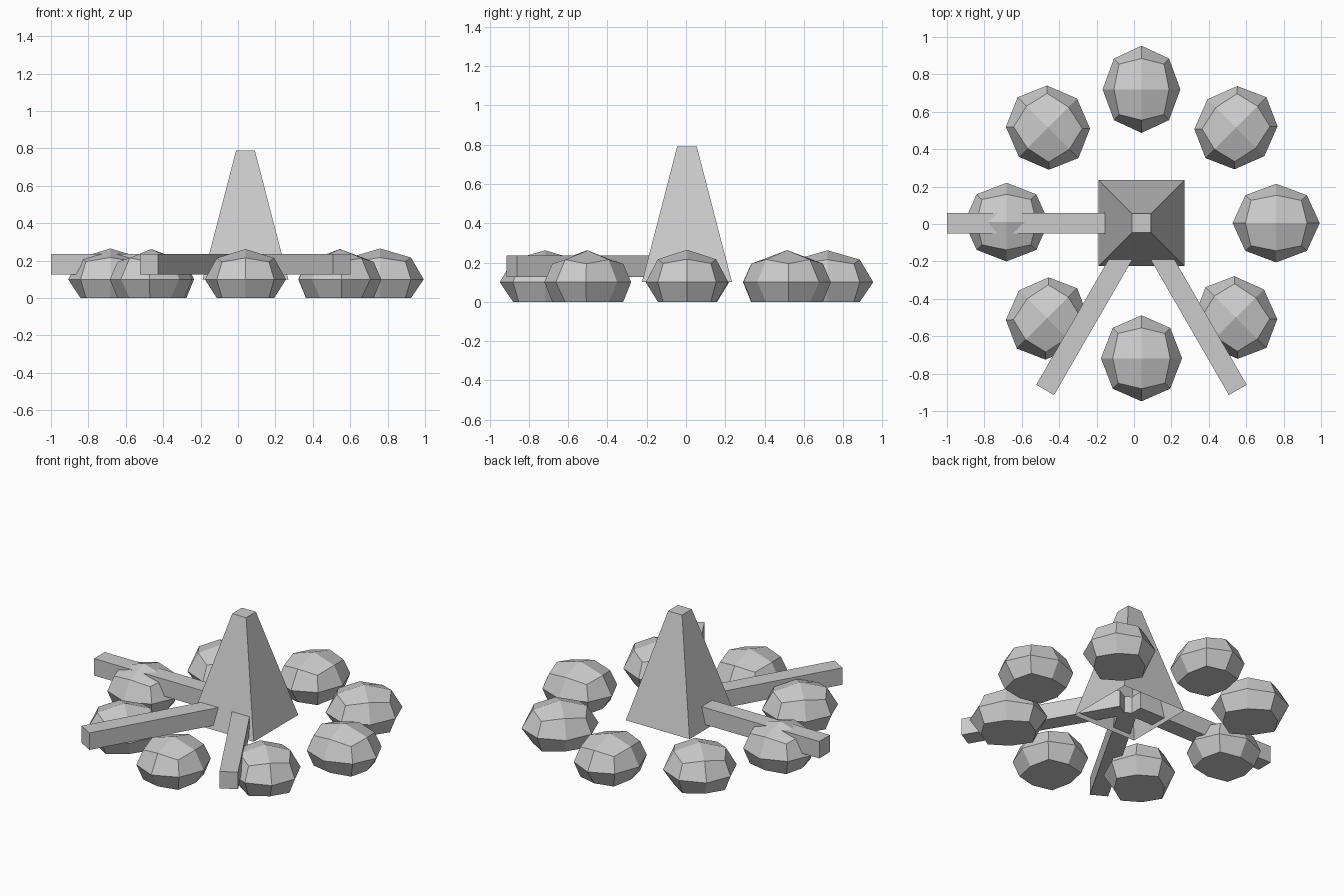
import bpy, bmesh
from math import radians, cos, sin, pi
from mathutils import Matrix

if "Cube" in bpy.data.objects:
    bpy.data.objects.remove(bpy.data.objects["Cube"])

CX, CY = 0.04, 0.005   # middle of the fire ring


def finish(bm, name):
    bmesh.ops.recalc_face_normals(bm, faces=bm.faces)
    mesh = bpy.data.meshes.new(name)
    bm.to_mesh(mesh)
    bm.free()
    obj = bpy.data.objects.new(name, mesh)
    bpy.context.collection.objects.link(obj)
    return obj


# Stone: rounded cube with a flattened underside, radial axis along local x
def stone(name, x, y, angle, radial, tangent, top):
    bm = bmesh.new()
    bmesh.ops.create_cube(bm, size=2)
    bmesh.ops.subdivide_edges(bm, edges=bm.edges[:], cuts=1, use_grid_fill=True)
    for v in bm.verts:
        n = v.co.normalized()
        z = 0.1 + n.z * (top - 0.1) if n.z > -0.1 else 0.0
        v.co = (n.x * radial, n.y * tangent, z)
    obj = finish(bm, name)
    obj.location = (x, y, 0)
    obj.rotation_euler.z = angle


# Log: square beam reaching outward from the middle
def log(name, angle, start, end):
    bm = bmesh.new()
    bmesh.ops.create_cube(bm, size=1)
    bmesh.ops.scale(bm, vec=(end - start, 0.11, 0.11), verts=bm.verts)
    bmesh.ops.translate(bm, vec=((start + end) / 2, 0, 0), verts=bm.verts)
    obj = finish(bm, name)
    obj.location = (CX, CY, 0.18)
    obj.rotation_euler.z = angle


# Ring of eight stones: position, radial size, tangential size, height
stones = [(0.76, 0.005, 0.233, 0.21, 0.265), (0.545, 0.515, 0.23, 0.215, 0.263),
          (0.04, 0.72, 0.233, 0.208, 0.262), (-0.46, 0.515, 0.23, 0.22, 0.26),
          (-0.682, 0.01, 0.226, 0.21, 0.265), (-0.465, -0.505, 0.228, 0.212, 0.262),
          (0.04, -0.718, 0.23, 0.217, 0.262), (0.545, -0.5, 0.23, 0.212, 0.262)]
for i, (x, y, radial, tangent, top) in enumerate(stones):
    stone(f"stone_{i + 1}", x, y, i * pi / 4, radial, tangent, top)

# Three logs, 120 degrees apart at left and front; inner ends hide in the flame
for i, deg in enumerate((180, 240, 300)):
    log(f"log_{i + 1}", radians(deg), 0.04, 1.04 if i == 0 else 1.03)

# Flame: four-sided taper, open underneath
bm = bmesh.new()
bmesh.ops.create_cone(bm, cap_ends=True, segments=4, radius1=0.229 * 2 ** 0.5,
                      radius2=0.05 * 2 ** 0.5, depth=0.69,
                      matrix=Matrix.Translation((CX, CY, 0.445)) @ Matrix.Rotation(pi / 4, 4, 'Z'))
low = [f for f in bm.faces if all(v.co.z < 0.11 for v in f.verts)]
# Snap the base square to the axes if the primitive starts off-axis
corner = low[0].verts[0].co
if abs(abs(corner.x - CX) - abs(corner.y - CY)) > 0.05:
    bmesh.ops.rotate(bm, cent=(CX, CY, 0), matrix=Matrix.Rotation(pi / 4, 3, 'Z'), verts=bm.verts)
bmesh.ops.recalc_face_normals(bm, faces=bm.faces)
bmesh.ops.delete(bm, geom=low, context='FACES_ONLY')
finish(bm, "flame")
